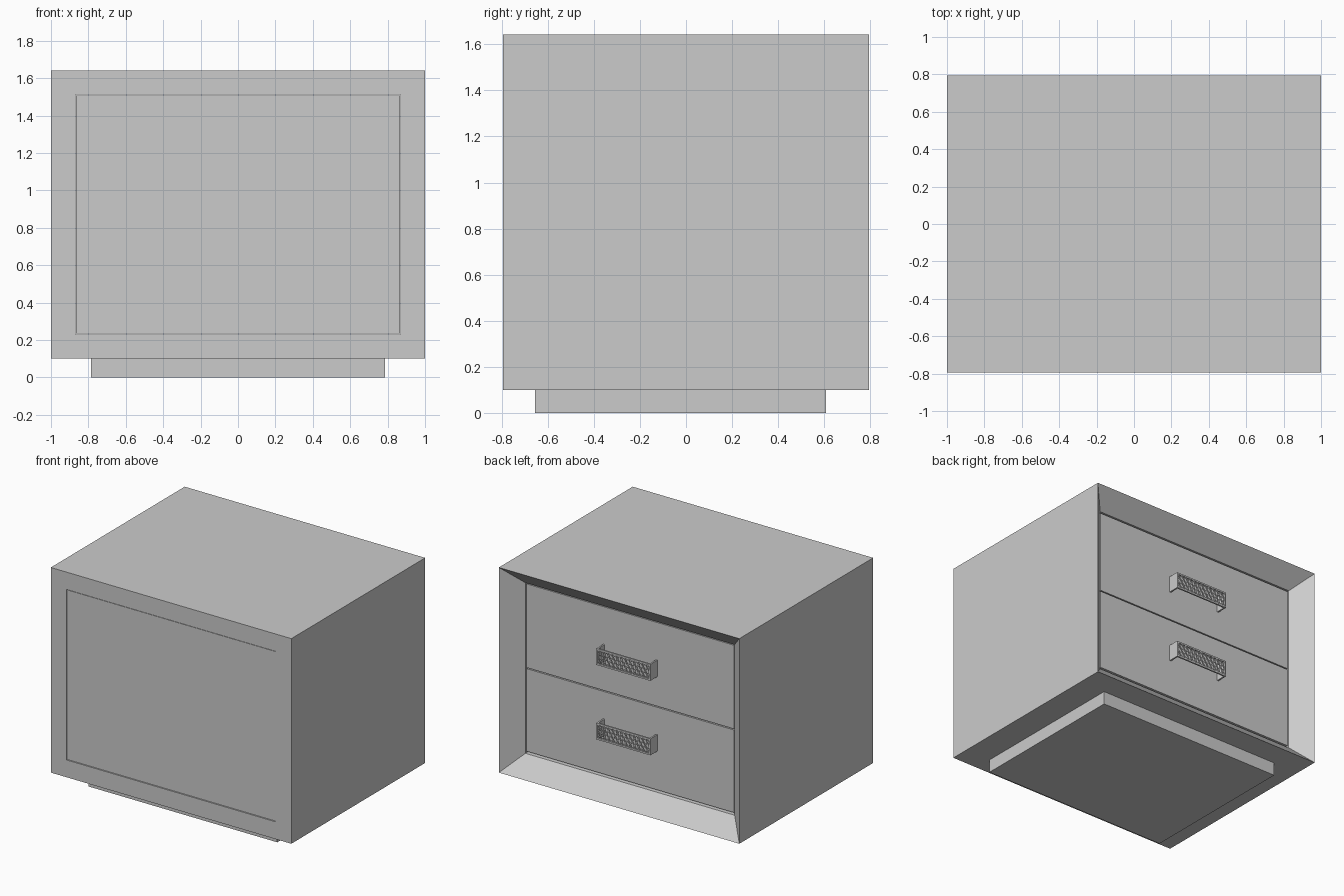
import bpy, bmesh
from mathutils import Vector

if "Cube" in bpy.data.objects:
    bpy.data.objects.remove(bpy.data.objects["Cube"])

X, Y, Z0, Z1 = 1.0, 0.795, 0.10, 1.642   # cabinet outer size
B = 0.13                                 # wall thickness and front chamfer


def make_object(name, bm):
    bmesh.ops.recalc_face_normals(bm, faces=bm.faces)
    me = bpy.data.meshes.new(name)
    bm.to_mesh(me)
    bm.free()
    ob = bpy.data.objects.new(name, me)
    bpy.context.collection.objects.link(ob)
    return ob


def add_box(bm, lo, hi):
    vs = bmesh.ops.create_cube(bm, size=1)["verts"]
    for v in vs:
        v.co = Vector([(l + h) / 2 + c * (h - l) for l, h, c in zip(lo, hi, v.co)])


def box(name, lo, hi):
    bm = bmesh.new()
    add_box(bm, lo, hi)
    return make_object(name, bm)


def add_bar(bm, a, b, y, w, t):
    # thin straight bar between two (x, z) points in the plane y
    d = (Vector(b) - Vector(a)).normalized() * w / 2
    n = Vector((-d.y, d.x))
    ends = [Vector(a) + n, Vector(b) + n, Vector(b) - n, Vector(a) - n]
    lo, hi = [[bm.verts.new((p.x, yy, p.y)) for p in ends] for yy in (y - t / 2, y + t / 2)]
    bm.faces.new(lo)
    bm.faces.new(hi)
    for i in range(4):
        j = (i + 1) % 4
        bm.faces.new((lo[i], lo[j], hi[j], hi[i]))


# cabinet shell: square tube with the drawer end chamfered inwards
bm = bmesh.new()
loops = []
for inset, y in ((0, -Y), (0, Y), (B, Y - B), (B, -Y)):
    x, lo, hi = X - inset, Z0 + inset, Z1 - inset
    loops.append([bm.verts.new((px, y, pz)) for px, pz in ((-x, lo), (x, lo), (x, hi), (-x, hi))])
for k in range(4):
    a, b = loops[k], loops[(k + 1) % 4]
    for i in range(4):
        j = (i + 1) % 4
        bm.faces.new((a[i], a[j], b[j], b[i]))
make_object("cabinet_shell", bm)

# plinth
box("plinth", (-0.785, -0.655, 0), (0.785, 0.607, Z0))

# flush panel closing the plain side
g = 0.004
box("rear_panel", (-X + B + g, -Y + 0.003, Z0 + B + g), (X - B - g, -Y + 0.06, Z1 - B - g))

# drawers
mid, g = (Z0 + Z1) / 2, 0.008
for name, lo, hi in (("lower_drawer", Z0 + B + 2 * g, mid - g / 2), ("upper_drawer", mid + g / 2, Z1 - B - g)):
    box(name, (-X + B + g, -0.6, lo), (X - B - g, Y - B - 0.004, hi))

# handles: framed lattice plate on two end brackets
HX, HZ, YF, T = 0.225, 0.062, 0.745, 0.012
for name, zc in (("lower_handle", 0.60), ("upper_handle", 1.16)):
    bm = bmesh.new()
    for s in (-1, 1):
        x0, x1 = sorted((s * HX, s * (HX - T)))
        add_box(bm, (x0, Y - B - 0.01, zc - HZ), (x1, YF, zc + HZ))
        z0, z1 = sorted((zc + s * HZ, zc + s * (HZ - T)))
        add_box(bm, (-HX, YF - T, z0), (HX, YF, z1))
    # crossing diagonals in equal cells, with a middle rail of diamonds
    n, w, h = 6, HX - T, HZ - T / 2
    step = 2 * w / n
    for i in range(n):
        x0, x1 = -w + i * step, -w + (i + 1) * step
        xm = (x0 + x1) / 2
        add_bar(bm, (x0, zc - h), (x1, zc + h), YF - T / 2, 0.008, 0.008)
        add_bar(bm, (x0, zc + h), (x1, zc - h), YF - T / 2, 0.008, 0.008)
        for s in (-1, 1):
            add_bar(bm, (x0, zc), (xm, zc + s * h), YF - T / 2, 0.007, 0.007)
            add_bar(bm, (xm, zc + s * h), (x1, zc), YF - T / 2, 0.007, 0.007)
    make_object(name, bm)
